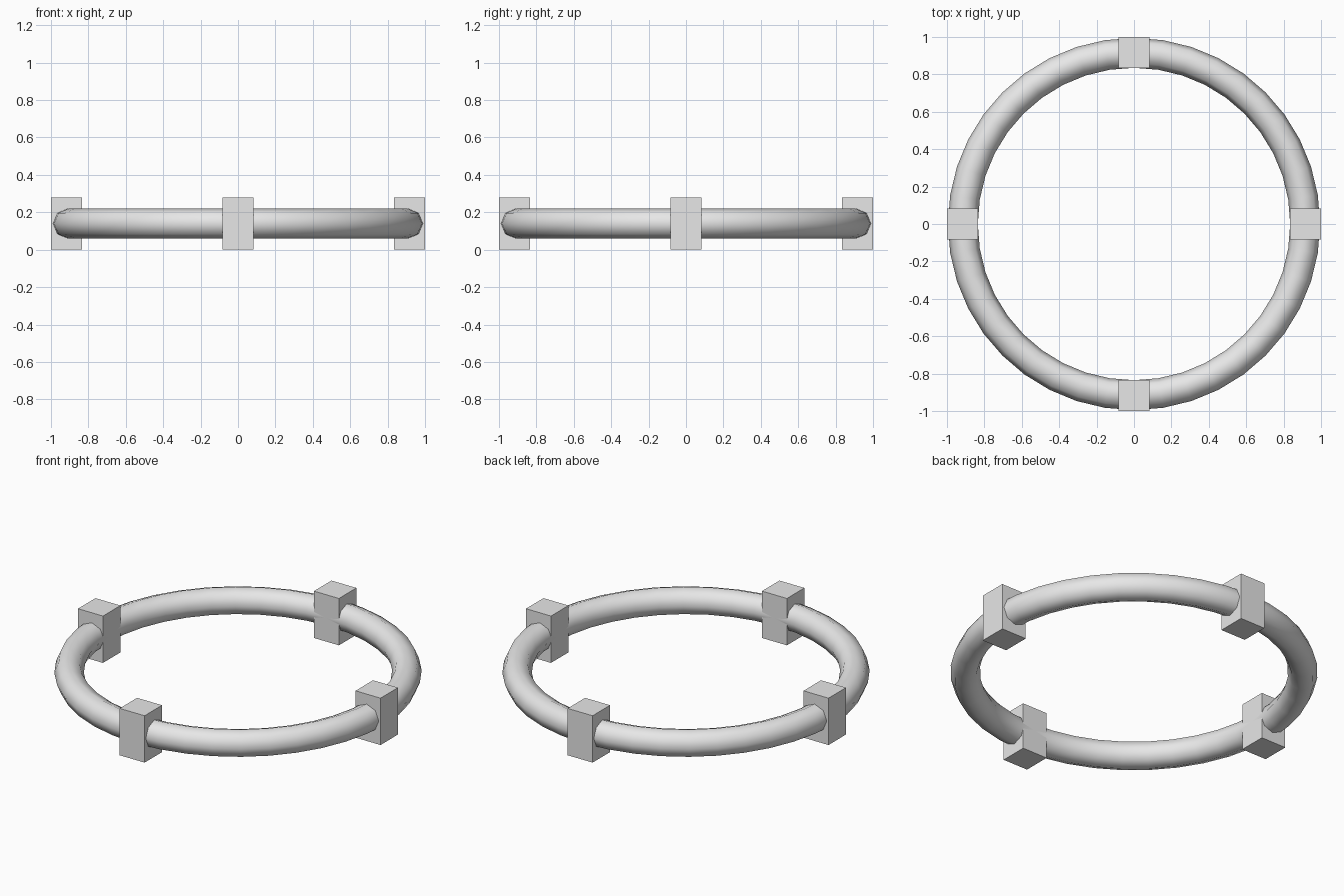
import bpy, math

if "Cube" in bpy.data.objects:
    bpy.data.objects.remove(bpy.data.objects["Cube"])

grey = bpy.data.materials.new("light_grey")
grey.diffuse_color = (0.8, 0.8, 0.8, 1)
grey.use_nodes = True
grey.node_tree.nodes["Principled BSDF"].inputs["Base Color"].default_value = grey.diffuse_color

MID_Z = 0.14      # height of the ring's centre line
BLOCK_W = 0.165   # block width and depth

# Round tube ring, smooth shaded
bpy.ops.mesh.primitive_torus_add(major_segments=40, minor_segments=8,
                                 major_radius=0.915, minor_radius=0.08,
                                 location=(0, 0, MID_Z))
ring = bpy.context.object
ring.name = "ring"
ring.data.materials.append(grey)
bpy.ops.object.shade_smooth()

# Four square blocks clamped around the ring
for i, side in enumerate(("right", "back", "left", "front")):
    a = i * math.pi / 2
    r = 1 - BLOCK_W / 2
    bpy.ops.mesh.primitive_cube_add(
        size=1, location=(r * math.cos(a), r * math.sin(a), MID_Z))
    block = bpy.context.object
    block.name = side + "_block"
    block.scale = (BLOCK_W, BLOCK_W, 2 * MID_Z)
    bpy.ops.object.transform_apply(location=False, rotation=False, scale=True)
    block.data.materials.append(grey)
